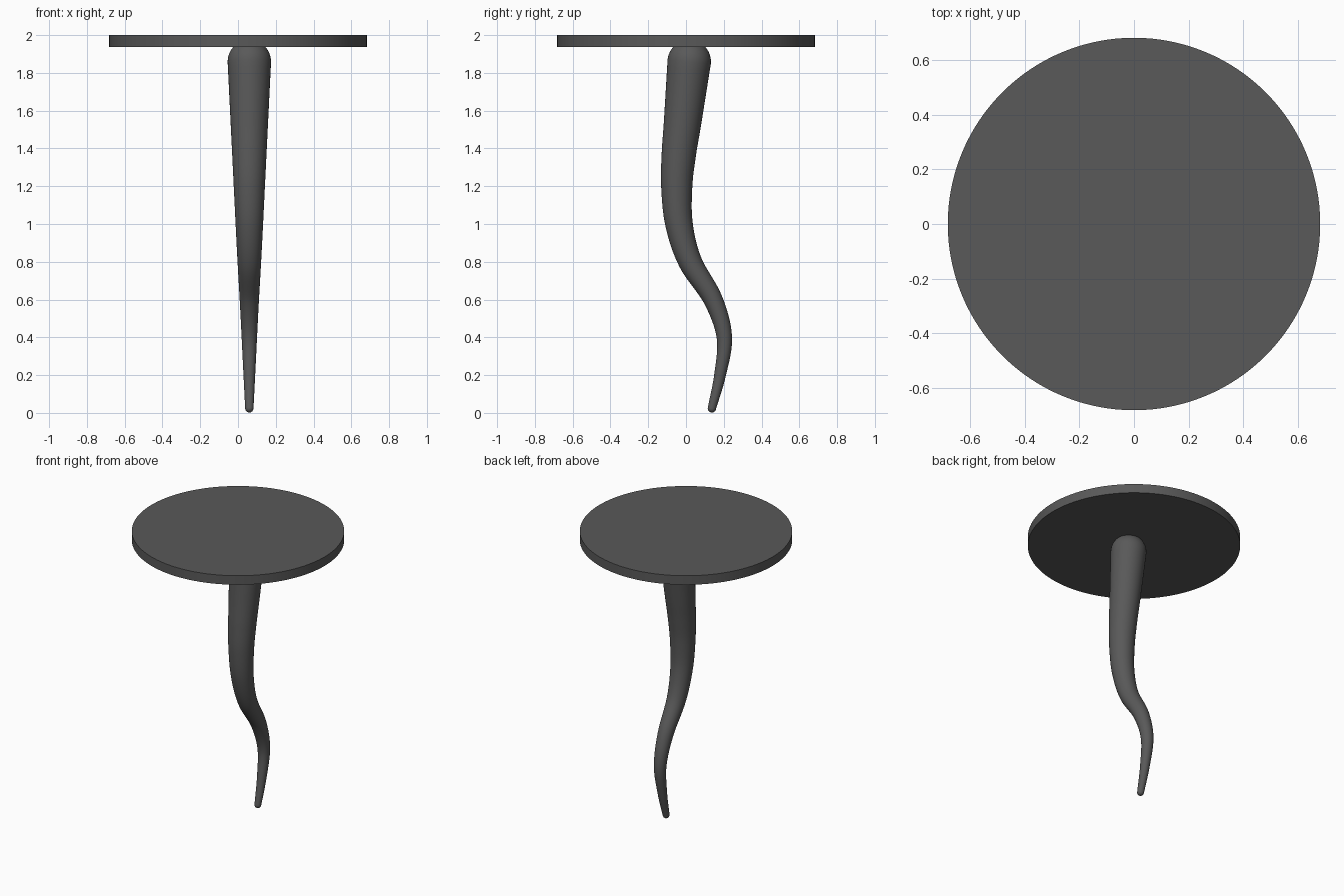
import bpy, bmesh, math
from mathutils import Vector

if "Cube" in bpy.data.objects:
    bpy.data.objects.remove(bpy.data.objects["Cube"])

mat = bpy.data.materials.new("dark grey")
mat.diffuse_color = (0.1, 0.1, 0.1, 1)
mat.use_nodes = True
mat.node_tree.nodes["Principled BSDF"].inputs["Base Color"].default_value = mat.diffuse_color


def finish(name, bm):
    bmesh.ops.recalc_face_normals(bm, faces=bm.faces)
    mesh = bpy.data.meshes.new(name)
    bm.to_mesh(mesh)
    bm.free()
    mesh.materials.append(mat)
    ob = bpy.data.objects.new(name, mesh)
    bpy.context.collection.objects.link(ob)
    bpy.ops.object.select_all(action='DESELECT')
    ob.select_set(True)
    bpy.context.view_layer.objects.active = ob
    bpy.ops.object.shade_smooth_by_angle(angle=math.radians(40))


# round flat disc on top
bm = bmesh.new()
bmesh.ops.create_cone(bm, cap_ends=True, segments=128, radius1=0.682,
                      radius2=0.682, depth=0.064)
bmesh.ops.translate(bm, vec=(0, 0, 1.968), verts=bm.verts)
finish("disc", bm)

# wavy tapering stem: (y, z) centre line, from tip to top
LEG_X = 0.06
path = [(0.137, 0.024), (0.180, 0.2), (0.203, 0.4), (0.143, 0.6),
        (0.022, 0.8), (-0.037, 1.0), (-0.049, 1.2), (-0.038, 1.37),
        (-0.018, 1.54), (0.017, 1.86)]
R_TIP, R_TOP, SIDES, STEPS = 0.022, 0.115, 40, 8
pts = [Vector((LEG_X, y, z)) for y, z in path]
ext = [2 * pts[0] - pts[1]] + pts + [2 * pts[-1] - pts[-2]]
line = []
for i in range(len(pts) - 1):
    a, b, c, d = ext[i:i + 4]
    for s in range(STEPS):
        t = s / STEPS
        line.append(0.5 * (2 * b + (c - a) * t + (2 * a - 5 * b + 4 * c - d) * t**2
                           + (3 * b - a - 3 * c + d) * t**3))
line.append(pts[-1])
tang = [(line[min(i + 1, len(line) - 1)] - line[max(i - 1, 0)]).normalized()
        for i in range(len(line))]
length = [0]
for p, q in zip(line, line[1:]):
    length.append(length[-1] + (q - p).length)

# rings: rounded tip, tapering body, rounded top
rings = []
CAP = 8
for k in range(1, CAP):
    a = math.pi / 2 * k / CAP
    rings.append((line[0] - tang[0] * R_TIP * math.cos(a), tang[0], R_TIP * math.sin(a)))
for p, t, l in zip(line, tang, length):
    rings.append((p, t, R_TIP + (R_TOP - R_TIP) * l / length[-1]))
for k in range(1, CAP):
    a = math.pi / 2 * k / CAP
    rings.append((line[-1] + tang[-1] * R_TOP * math.sin(a), tang[-1], R_TOP * math.cos(a)))

bm = bmesh.new()
side = Vector((1, 0, 0))
loops = []
for p, t, r in rings:
    n = t.cross(side)
    loops.append([bm.verts.new(p + r * (side * math.cos(a) + n * math.sin(a)))
                  for a in (2 * math.pi * j / SIDES for j in range(SIDES))])
for lo, hi in zip(loops, loops[1:]):
    for j in range(SIDES):
        k = (j + 1) % SIDES
        bm.faces.new((lo[j], lo[k], hi[k], hi[j]))
bm.faces.new(loops[0])
bm.faces.new(loops[-1])
finish("wavy_stem", bm)
